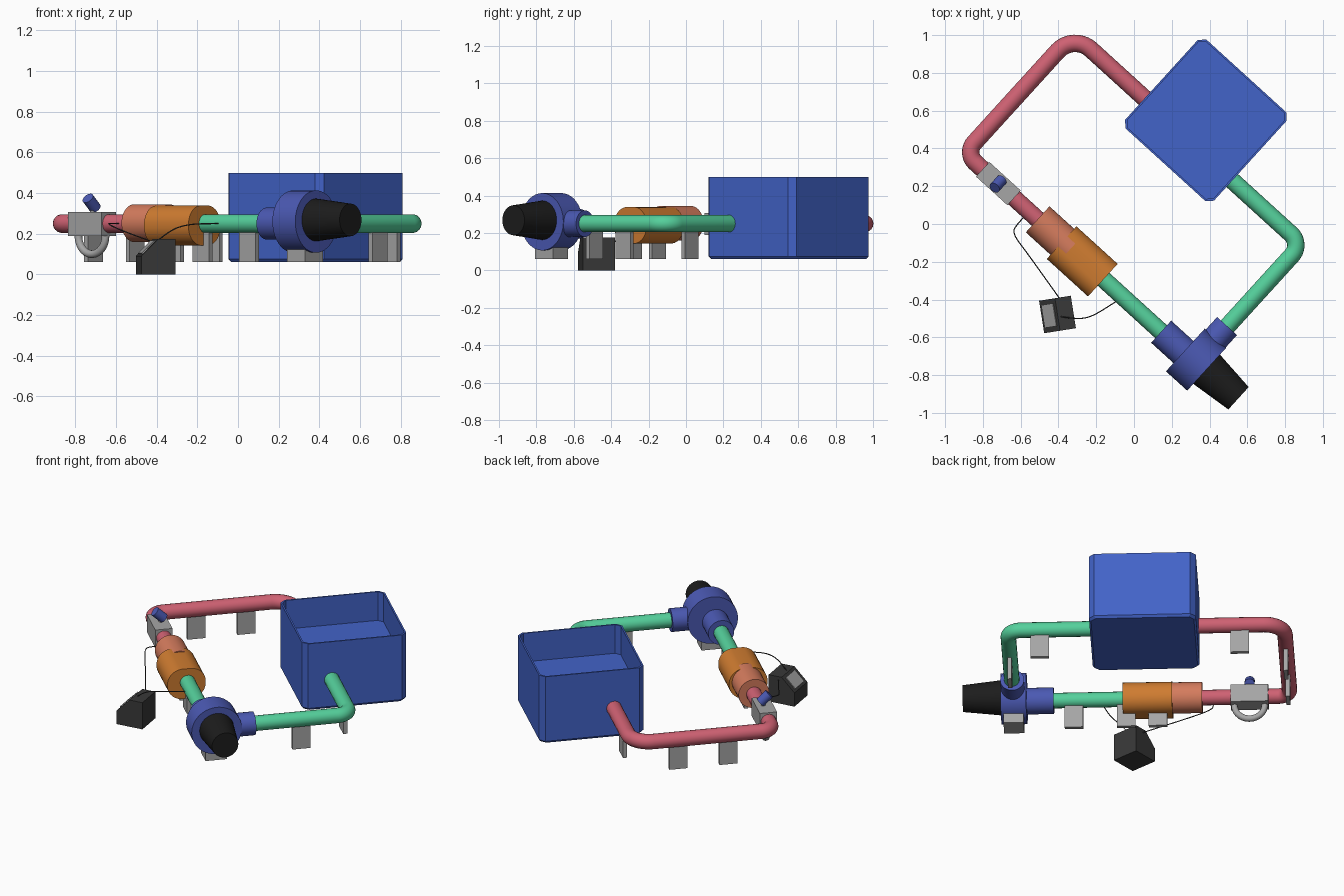
import bpy, bmesh, math
from mathutils import Matrix, Vector

if "Cube" in bpy.data.objects:
    bpy.data.objects.remove(bpy.data.objects["Cube"])

# The loop is laid out on straight axes, then turned about z
TURN = Matrix.Rotation(math.radians(-42.3), 4, 'Z')
IDENT = Matrix.Identity(4)


def material(name, r, g, b):
    m = bpy.data.materials.new(name)
    m.diffuse_color = (r, g, b, 1)
    m.use_nodes = True
    m.node_tree.nodes["Principled BSDF"].inputs["Base Color"].default_value = m.diffuse_color
    return m


RED = material("return red", 0.62, 0.12, 0.17)
GREEN = material("supply green", 0.09, 0.63, 0.33)
BLUE = material("tank blue", 0.055, 0.125, 0.58)
INDIGO = material("pump indigo", 0.07, 0.10, 0.45)
ORANGE = material("meter orange", 0.62, 0.20, 0.03)
SALMON = material("coupling salmon", 0.66, 0.20, 0.11)
GREY = material("support grey", 0.38, 0.38, 0.38)
BLACK = material("motor black", 0.012, 0.012, 0.012)
CHARCOAL = material("controller charcoal", 0.04, 0.04, 0.04)


def finish(name, bm, mat, frame=TURN, smooth=False):
    bmesh.ops.recalc_face_normals(bm, faces=bm.faces[:])
    bm.transform(frame)
    me = bpy.data.meshes.new(name)
    bm.to_mesh(me)
    bm.free()
    ob = bpy.data.objects.new(name, me)
    bpy.context.collection.objects.link(ob)
    me.materials.append(mat)
    if smooth:
        bpy.context.view_layer.objects.active = ob
        bpy.ops.object.select_all(action='DESELECT')
        ob.select_set(True)
        bpy.ops.object.shade_smooth_by_angle(angle=math.radians(35))
    return ob


def loft(name, rings, mat, frame=TURN, smooth=False):
    """Skin a list of equal-length rings and cap both ends."""
    bm = bmesh.new()
    vs = [[bm.verts.new(p) for p in ring] for ring in rings]
    n = len(vs[0])
    for lo, hi in zip(vs, vs[1:]):
        for i in range(n):
            j = (i + 1) % n
            bm.faces.new((lo[i], lo[j], hi[j], hi[i]))
    bm.faces.new(vs[0][::-1])
    bm.faces.new(vs[-1])
    return finish(name, bm, mat, frame, smooth)


def cylinder(name, p, q, r1, r2, mat, n=40):
    p, q = Vector(p), Vector(q)
    rot = (q - p).to_track_quat('Z', 'Y')
    unit = [Vector((math.cos(2 * math.pi * i / n), math.sin(2 * math.pi * i / n), 0)) for i in range(n)]
    return loft(name, [[c + rot @ (u * r) for u in unit] for c, r in ((p, r1), (q, r2))], mat, smooth=True)


def block(name, c, s, mat):
    x, y, z = (v / 2 for v in s)
    c = Vector(c)
    return loft(name, [[c + Vector((i * x, j * y, k * z)) for i, j in ((-1, -1), (1, -1), (1, 1), (-1, 1))]
                       for k in (-1, 1)], mat)


def fillet(pts, radii):
    """Round the inner right-angle corners of a path."""
    pts = [Vector(p) for p in pts]
    out = [pts[0]]
    for i in range(1, len(pts) - 1):
        p, r = pts[i], radii[i - 1]
        d0, d1 = (pts[i - 1] - p).normalized(), (pts[i + 1] - p).normalized()
        c = p + (d0 + d1) * r
        for k in range(11):
            t = k / 10 * math.pi / 2
            out.append(c - d1 * r * math.cos(t) - d0 * r * math.sin(t))
    return out + [pts[-1]]


def tube(name, pts, r, mat, frame=TURN, n=28, smooth_path=False):
    cu = bpy.data.curves.new(name, 'CURVE')
    cu.dimensions = '3D'
    cu.bevel_depth = r
    cu.bevel_resolution = n // 4
    cu.use_fill_caps = True
    sp = cu.splines.new('NURBS' if smooth_path else 'POLY')
    sp.points.add(len(pts) - 1)
    for s, p in zip(sp.points, pts):
        s.co = (*p, 1)
    if smooth_path:
        sp.use_endpoint_u = True
        sp.order_u = 3
    tmp = bpy.data.objects.new(name + "_path", cu)
    bm = bmesh.new()
    bm.from_mesh(tmp.to_mesh())
    tmp.to_mesh_clear()
    bpy.data.objects.remove(tmp)
    return finish(name, bm, mat, frame, True)


Z = 0.25          # pipe height
F = -0.325        # front pipe run
R = 0.046         # pipe radius

# Pipe runs
tube("return_pipe", fillet([(-0.38, 0.53, Z), (-0.915, 0.53, Z), (-0.915, F, Z), (-0.35, F, Z)],
                           [0.125, 0.075]), R, RED)
tube("supply_pipe_outer", fillet([(0.2, 0.52, Z), (0.73, 0.52, Z), (0.73, -0.2, Z)], [0.08]), R, GREEN)
tube("supply_pipe_front", [(0.04, F, Z), (0.55, F, Z)], R, GREEN)


# Open tank with chamfered corners
def octagon(h, c, z):
    k = h - c
    return [Vector((-0.088 + x, 0.662 + y, z)) for x, y in
            ((-k, -h), (k, -h), (h, -k), (h, k), (k, h), (-k, h), (-h, k), (-h, -k))]


loft("tank", [octagon(0.306, 0.028, 0.06), octagon(0.318, 0.032, 0.075), octagon(0.318, 0.032, 0.498),
              octagon(0.308, 0.029, 0.498), octagon(0.308, 0.029, 0.31)], BLUE)

# Flow meter: salmon coupling breaking through a rounded orange body
cylinder("meter_coupling", (-0.394, F, 0.252), (-0.16, F, 0.252), 0.093, 0.093, SALMON)


def stadium(x):
    out = []
    for i in range(32):
        t = 2 * math.pi * (i + 0.5) / 32
        out.append((x, F - 0.006 + 0.093 * math.cos(t) + math.copysign(0.024, math.cos(t)),
                    0.241 + 0.093 * math.sin(t) + math.copysign(0.005, math.sin(t))))
    return out


loft("meter_body", [stadium(-0.217), stadium(0.078)], ORANGE, smooth=True)

# Pump: inlet, volute, outlet and tapered motor
cylinder("pump_inlet", (0.49, F, Z), (0.68, F, Z), 0.079, 0.079, INDIGO)
cylinder("pump_volute", (0.65, -0.31, 0.26), (0.802, -0.31, 0.26), 0.153, 0.153, INDIGO, 56)
cylinder("pump_outlet", (0.728, -0.3, Z), (0.728, -0.068, Z), 0.071, 0.071, INDIGO)
cylinder("pump_motor", (0.79, -0.31, 0.268), (1.03, -0.31, 0.268), 0.106, 0.08, BLACK)

# Valve with a U-shaped loop beneath and a tilted knob on top
block("valve_body", (-0.675, F, 0.248), (0.225, 0.105, 0.116), GREY)
tube("valve_loop", [(-0.675 + 0.09 * math.cos(math.pi * i / 24), F, 0.19 - 0.09 * math.sin(math.pi * i / 24))
                    for i in range(25)], 0.019, GREY)
cylinder("valve_knob_stem", (-0.675, F + 0.01, 0.29), (-0.675, F, 0.345), 0.014, 0.014, GREY, 16)
cylinder("valve_knob", (-0.675, F + 0.025, 0.325), (-0.675, F - 0.03, 0.375), 0.03, 0.03, INDIGO, 24)

# Plate supports: (x, y, runs along x)
for i, (x, y, along) in enumerate([(-0.915, -0.05, 0), (-0.915, 0.255, 0), (0.73, 0.22, 0),
                                   (0.54, 0.52, 1), (-0.65, 0.53, 1), (0.37, F, 1),
                                   (0.06, F, 1), (-0.13, F, 1)]):
    block(f"pipe_support_{i + 1}", (x, y, 0.14), (0.11, 0.025, 0.16) if along else (0.025, 0.11, 0.16), GREY)
block("pump_support", (0.727, -0.31, 0.105), (0.12, 0.13, 0.09), GREY)

# Controller: wedge box with a screen plate on its slope
BOX = Matrix.Translation((-0.405, -0.479, 0)) @ Matrix.Rotation(math.radians(9), 4, 'Z')
side = [(-0.085, 0), (0.085, 0), (0.085, 0.175), (0.0, 0.175), (-0.085, 0.09)]
loft("controller_box", [[(x, y, z) for x, z in side] for y in (-0.087, 0.087)], CHARCOAL, BOX)
screen = [(-0.074, 0.1), (-0.012, 0.162), (-0.016, 0.167), (-0.078, 0.105)]
loft("controller_screen", [[(x, y, z) for x, z in screen] for y in (-0.06, 0.06)], GREY, BOX)

# Signal wires
tube("sensor_wire_left", [(-0.56, 0.06, Z), (-0.62, 0.0, Z), (-0.645, -0.05, 0.25), (-0.56, -0.16, 0.21),
                          (-0.39, -0.4, 0.15)], 0.003, CHARCOAL, IDENT, 8, True)
tube("sensor_wire_right", [(-0.39, -0.49, 0.17), (-0.33, -0.5, 0.22), (-0.25, -0.5, 0.245), (-0.17, -0.46, 0.25),
                           (-0.08, -0.4, Z)], 0.003, CHARCOAL, IDENT, 8, True)
